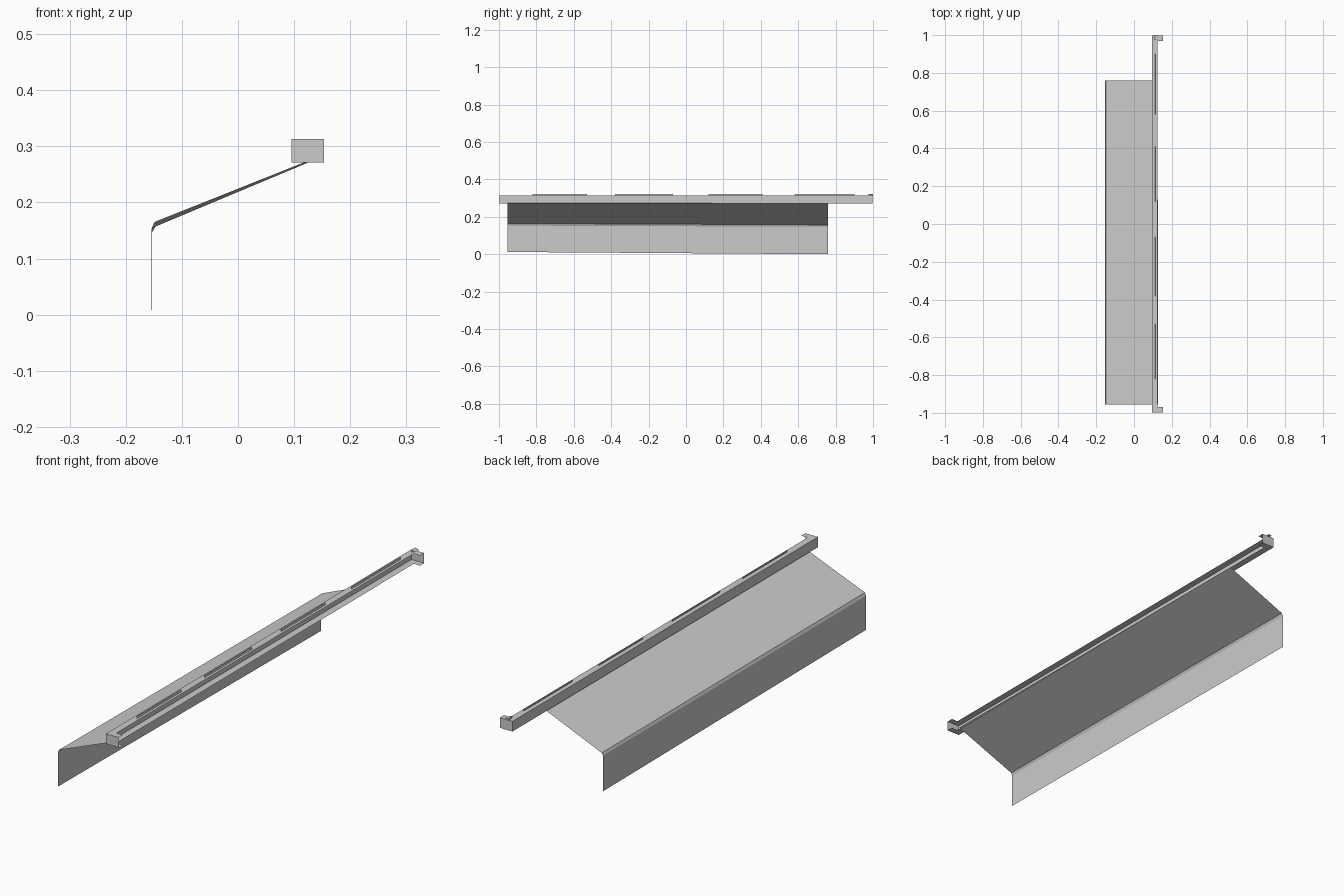
import bpy

if "Cube" in bpy.data.objects:
    bpy.data.objects.remove(bpy.data.objects["Cube"])


def strip_mesh(name, sections):
    """Skin consecutive cross-sections (open polylines) with quads."""
    n = len(sections[0])
    verts = [p for s in sections for p in s]
    faces = [(i * n + j, i * n + j + 1, (i + 1) * n + j + 1, (i + 1) * n + j)
             for i in range(len(sections) - 1) for j in range(n - 1)]
    mesh = bpy.data.meshes.new(name)
    mesh.from_pydata(verts, [], faces)
    mesh.update()
    ob = bpy.data.objects.new(name, mesh)
    bpy.context.collection.objects.link(ob)
    return ob


# Thin bent sheet: vertical drop, soft fold, slope up to the rail
front = [(-0.154, 0.012), (-0.154, 0.153), (-0.149, 0.165), (0.127, 0.275)]
back = [(-0.153, 0.0), (-0.153, 0.147), (-0.147, 0.157), (0.125, 0.271)]
strip_mesh("awning_sheet", [[(x, -0.955, z) for x, z in front],
                            [(x, 0.76, z) for x, z in back]])

# Open channel rail with a short return at each end, mitred corners
Z0, Z1 = 0.271, 0.313
outer = [(0.153, -0.997), (0.095, -0.997), (0.095, 0.997), (0.153, 0.997)]
inner = [(0.153, -0.97), (0.124, -0.97), (0.124, 0.97), (0.153, 0.97)]
strip_mesh("channel_rail", [[(*i, Z0), (*o, Z0), (*o, Z1), (*i, Z1)]
                            for o, i in zip(outer, inner)])

# Thin upright tabs along the top of the rail
for k, (y0, y1) in enumerate([(-0.82, -0.53), (-0.38, -0.07),
                              (0.12, 0.41), (0.58, 0.9)]):
    strip_mesh(f"rail_tab_{k + 1}", [[(0.113, y, Z1), (0.111, y, 0.321)]
                                     for y in (y0, y1)])

# Small folded clip at the back end of the rail
strip_mesh("end_clip", [[(0.113, y, Z1), (0.109, y, 0.323), (0.127, y, 0.318)]
                        for y in (0.975, 1.0)])
